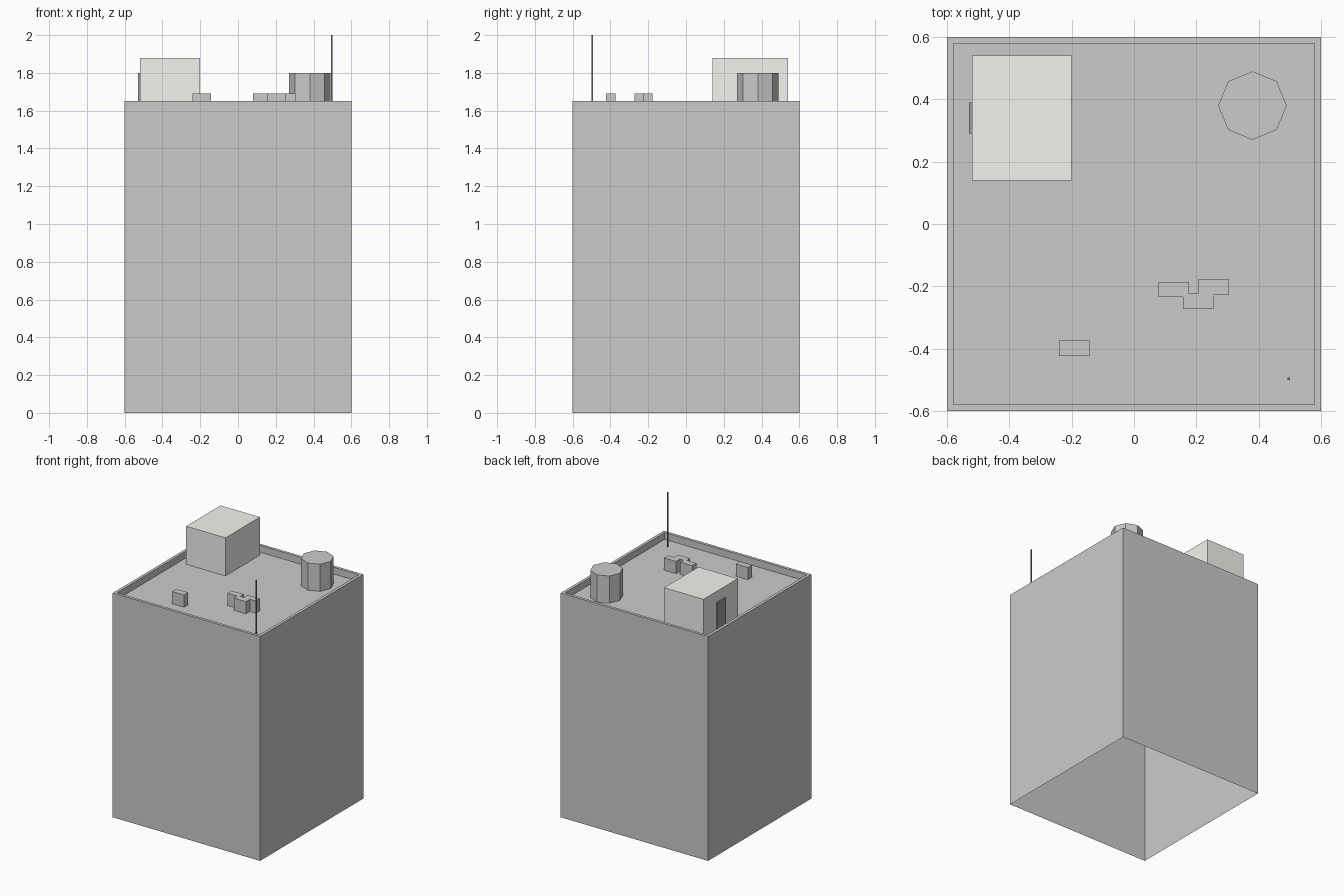
import bpy, bmesh
from mathutils import Vector

if "Cube" in bpy.data.objects:
    bpy.data.objects.remove(bpy.data.objects["Cube"])

ROOF = 1.60  # roof deck height; parapet rises above it


def material(name, color):
    mat = bpy.data.materials.new(name)
    mat.diffuse_color = (*color, 1)
    mat.use_nodes = True
    mat.node_tree.nodes["Principled BSDF"].inputs["Base Color"].default_value = mat.diffuse_color
    return mat


def finish(name, bm, mat=None):
    bmesh.ops.recalc_face_normals(bm, faces=bm.faces)
    mesh = bpy.data.meshes.new(name)
    bm.to_mesh(mesh)
    bm.free()
    obj = bpy.data.objects.new(name, mesh)
    bpy.context.collection.objects.link(obj)
    if mat:
        mesh.materials.append(mat)
    return obj


def box_bm(lo, hi):
    bm = bmesh.new()
    lo, hi = Vector(lo), Vector(hi)
    bmesh.ops.create_cube(bm, size=1)
    bmesh.ops.scale(bm, vec=hi - lo, verts=bm.verts)
    bmesh.ops.translate(bm, vec=(lo + hi) / 2, verts=bm.verts)
    return bm


def box(name, lo, hi, mat=None):
    return finish(name, box_bm(lo, hi), mat)


# Tower shell: open underneath, top inset and sunk to leave a parapet
bm = box_bm((-0.6, -0.6, 0), (0.6, 0.6, 1.65))
bm.normal_update()
bottom = [f for f in bm.faces if f.normal.z < -0.5]
bmesh.ops.delete(bm, geom=bottom, context='FACES_ONLY')
top = next(f for f in bm.faces if f.normal.z > 0.5)
bmesh.ops.inset_region(bm, faces=[top], thickness=0.03)
deck = bmesh.ops.extrude_discrete_faces(bm, faces=[top])['faces'][0]
bmesh.ops.translate(bm, vec=(0, 0, ROOF - 1.65), verts=deck.verts)
tower = finish("tower", bm)

# Stairwell hut with its door on the left side
hut_mat = material("hut_pale", (0.91, 0.90, 0.87))
door_mat = material("door_dark", (0.35, 0.35, 0.37))
mast_mat = material("mast_dark", (0.2, 0.2, 0.2))
box("stair_hut", (-0.52, 0.14, ROOF), (-0.20, 0.54, 1.88), hut_mat)
box("hut_door", (-0.53, 0.29, ROOF), (-0.52, 0.39, 1.80), door_mat)

# Octagonal water tank
bm = bmesh.new()
bmesh.ops.create_cone(bm, cap_ends=True, segments=8, radius1=0.11, radius2=0.11, depth=0.2)
bmesh.ops.translate(bm, vec=(0.38, 0.38, ROOF + 0.1), verts=bm.verts)
finish("water_tank", bm)

# Air conditioning units
for i, (x, y) in enumerate([(-0.192, -0.399), (0.128, -0.21), (0.206, -0.248), (0.255, -0.203)]):
    box(f"air_unit_{i + 1}", (x - 0.049, y - 0.0245, ROOF), (x + 0.049, y + 0.0245, 1.69))

# Antenna mast
box("antenna", (0.493, -0.501, ROOF), (0.501, -0.493, 2.0), mast_mat)
